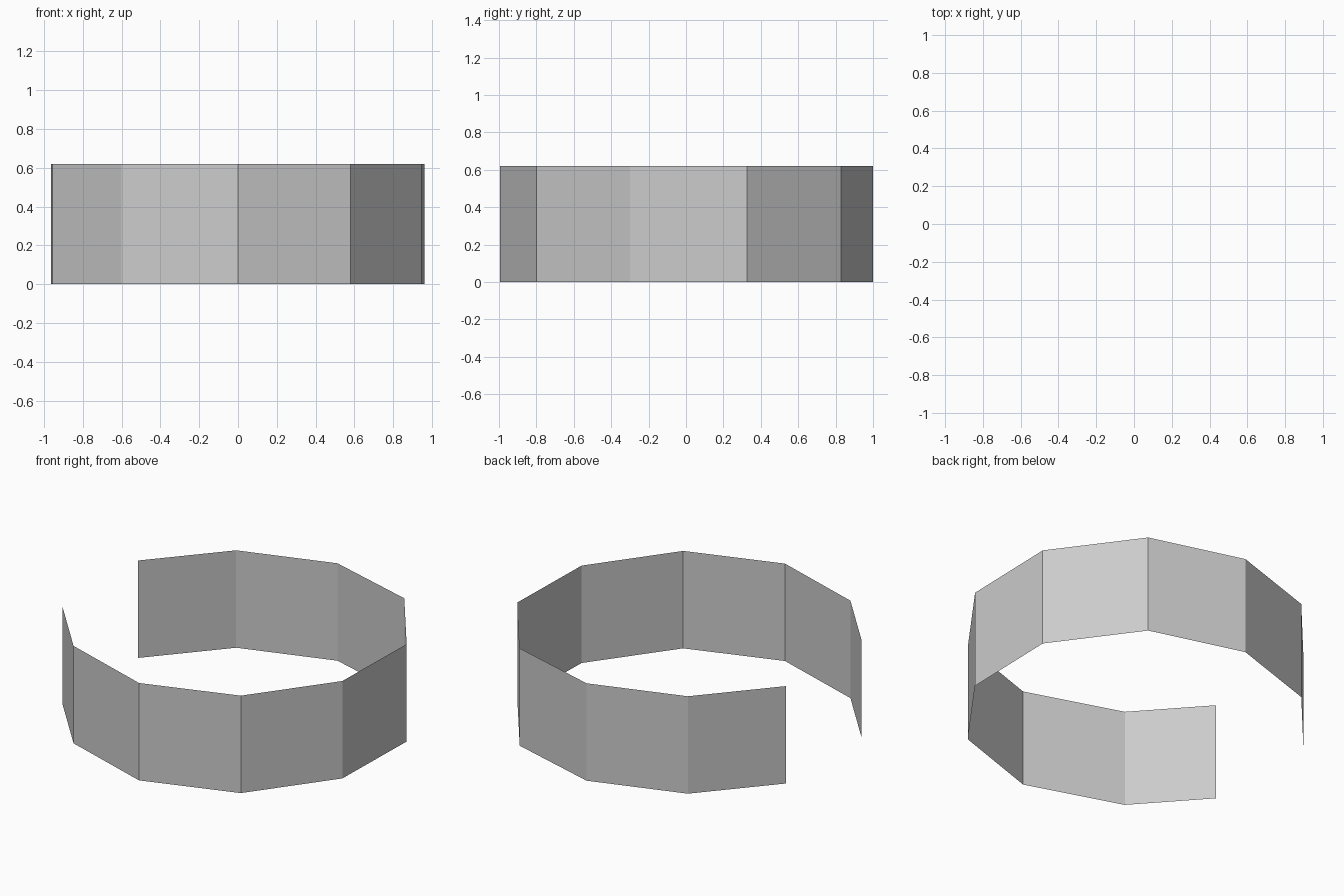
import bpy, bmesh

if "Cube" in bpy.data.objects:
    bpy.data.objects.remove(bpy.data.objects["Cube"])

# Plan outline of the open ring, from one free end round to the other
outline = [(-0.965, 0.37), (-0.58, 0.81), (0.0, 1.0), (0.59, 0.83), (0.96, 0.325),
           (0.945, -0.30), (0.58, -0.80), (0.0, -0.995), (-0.60, -0.797), (-0.955, -0.40)]
height = 0.62

# Thin faceted wall: extrude the outline straight up
bm = bmesh.new()
verts = [bm.verts.new((x, y, 0)) for x, y in outline]
edges = [bm.edges.new(pair) for pair in zip(verts, verts[1:])]
wall = bmesh.ops.extrude_edge_only(bm, edges=edges)["geom"]
top = [g for g in wall if isinstance(g, bmesh.types.BMVert)]
bmesh.ops.translate(bm, verts=top, vec=(0, 0, height))

# Flat panels facing outwards
bm.normal_update()
for face in bm.faces:
    face.smooth = False
    if face.normal.dot(face.calc_center_median() * 1.0) - face.normal.z * height / 2 < 0:
        face.normal_flip()

mesh = bpy.data.meshes.new("open_ring_wall")
bm.to_mesh(mesh)
bm.free()
bpy.context.collection.objects.link(bpy.data.objects.new("open_ring_wall", mesh))
